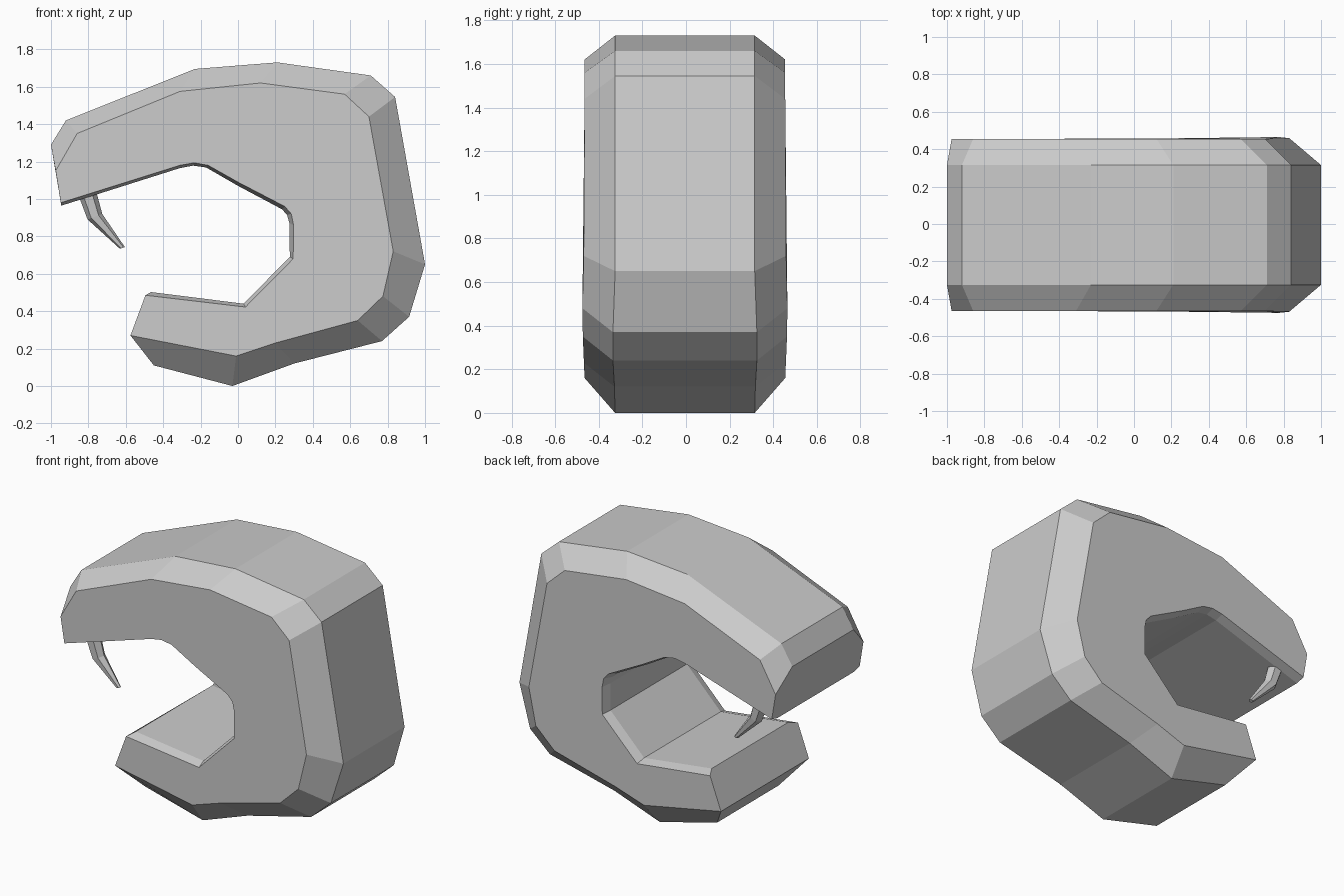
import bpy, bmesh
from math import cos, sin, pi
from mathutils import Vector

if "Cube" in bpy.data.objects:
    bpy.data.objects.remove(bpy.data.objects["Cube"])

HALF, RIDGE, LIP, SHIFT = 0.46, 0.32, 0.40, -0.005

# Outer ridge profile and matching outer edge of the side face (x, z, sideways skew)
ridge = [(-1.0, 1.29, 0), (-.92, 1.42, 0), (-.23, 1.695, 0), (.21, 1.73, 0),
         (.71, 1.66, 0), (.84, 1.545, 0), (1.0, .65, 0), (.915, .37, .01),
         (.77, .24, .01), (.30, .12, .003), (-.03, 0, 0), (-.45, .11, 0)]
side = [(-.975, 1.15, 0), (-.86, 1.35, 0), (-.31, 1.575, 0), (.12, 1.62, 0),
        (.57, 1.56, 0), (.70, 1.44, 0), (.83, .72, .004), (.775, .48, .01),
        (.64, .35, .008), (.20, .23, .003), (-.01, .16, 0), (-.575, .27, 0)]
# Mouth opening: edge of the side face and the raised lip inside it
mouth = [(-.495, .485), (.04, .422), (.295, .68), (.297, .86), (.285, .92), (.25, .96),
         (.0, 1.09), (-.16, 1.18), (-.235, 1.193), (-.31, 1.18), (-.947, .98)]
lip = [(-.465, .502), (.03, .44), (.277, .69), (.275, .87), (.262, .915), (.235, .945),
       (.0, 1.07), (-.17, 1.168), (-.24, 1.178), (-.31, 1.165), (-.945, .964)]


def make_object(name, bm):
    bmesh.ops.recalc_face_normals(bm, faces=bm.faces)
    mesh = bpy.data.meshes.new(name)
    bm.to_mesh(mesh)
    bm.free()
    obj = bpy.data.objects.new(name, mesh)
    bpy.context.collection.objects.link(obj)
    return obj


def strip(bm, a, b):
    for i in range(len(a) - 1):
        bm.faces.new((a[i], a[i + 1], b[i + 1], b[i]))


# Jaw body: wide C with chamfered outer edges
bm = bmesh.new()
rows = {}
for s in (-1, 1):
    def row(points, half):
        return [bm.verts.new((p[0], s * (half + (p[2] if len(p) > 2 else 0)) + SHIFT, p[1]))
                for p in points]
    r, e, m, l = row(ridge, RIDGE), row(side, HALF), row(mouth, HALF), row(lip, LIP)
    strip(bm, r, e)
    strip(bm, m, l)
    bm.faces.new(e + m)
    rows[s] = (r, e, m, l)
(r0, e0, m0, l0), (r1, e1, m1, l1) = rows[-1], rows[1]
strip(bm, r0, r1)
strip(bm, l0, l1)
# Snout end, lower jaw end and its sloping underside
bm.faces.new((r0[0], r1[0], e1[0], m1[-1], l1[-1], l0[-1], m0[-1], e0[0]))
bm.faces.new((e0[-1], e1[-1], m1[0], l1[0], l0[0], m0[0]))
bm.faces.new((r0[-1], r1[-1], e1[-1], e0[-1]))
make_object("jaw_body", bm)


# Fangs: faceted hooks hanging from the upper jaw near each side
def fang(name, y):
    bm = bmesh.new()
    stations = [(Vector((-.815, y, 1.06)), .05), (Vector((-.765, y, .905)), .042),
                (Vector((-.618, y, .738)), .014)]
    across = Vector((.94, 0, .34))
    rings = []
    for c, rad in stations:
        rings.append([bm.verts.new(c + across * rad * cos(k * pi / 3)
                                   + Vector((0, rad * sin(k * pi / 3), 0)))
                      for k in range(6)])
    for a, b in zip(rings, rings[1:]):
        strip(bm, a + a[:1], b + b[:1])
    bm.faces.new(rings[0])
    bm.faces.new(rings[-1])
    make_object(name, bm)


for name, s in (("fang_front", -1), ("fang_back", 1)):
    fang(name, s * .36 + SHIFT)
